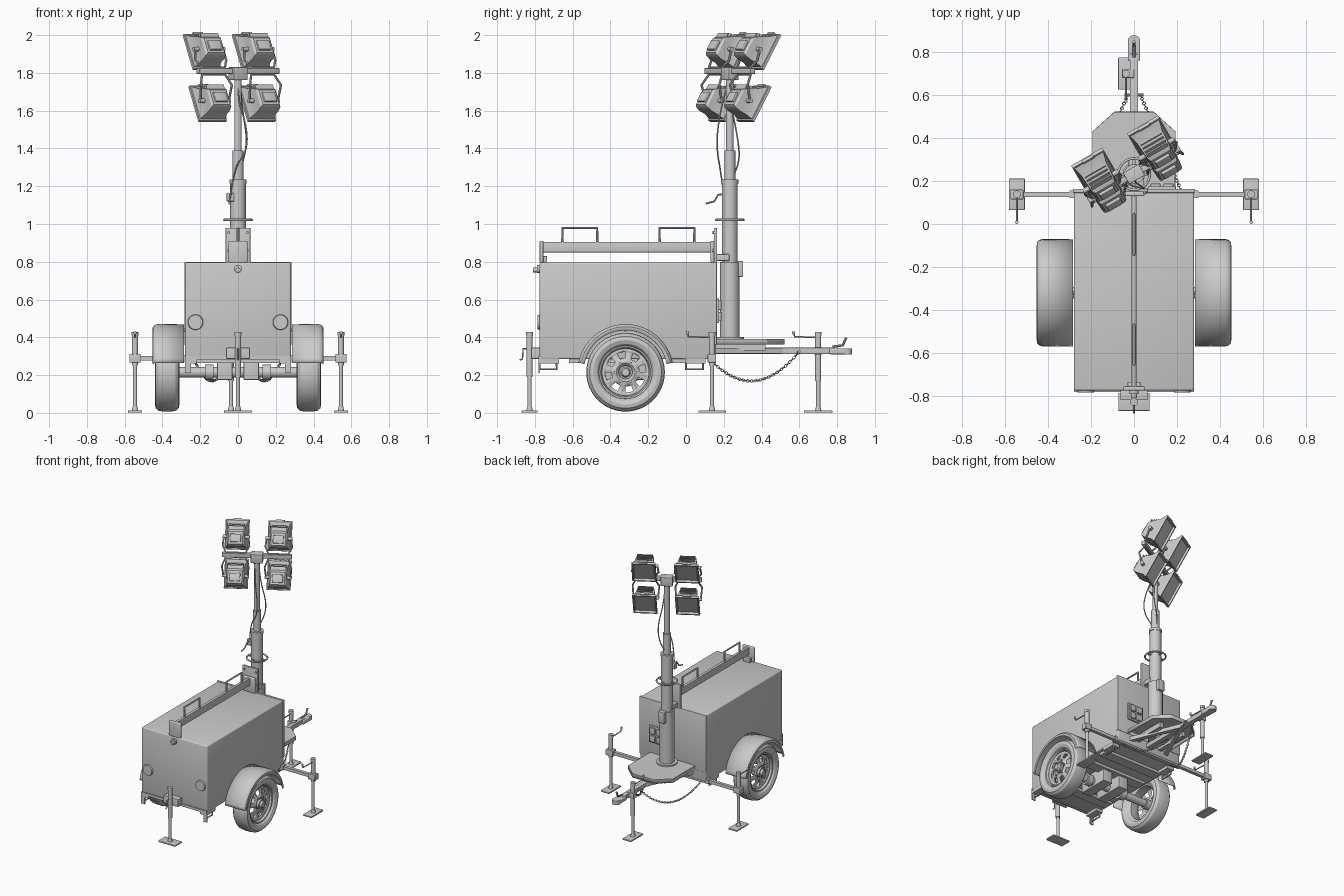
import bpy, bmesh
from math import sin, cos, pi, radians
from mathutils import Vector, Matrix

if "Cube" in bpy.data.objects:
    bpy.data.objects.remove(bpy.data.objects["Cube"])

def finish(name, bm, mat=None):
    bmesh.ops.recalc_face_normals(bm, faces=bm.faces)
    me = bpy.data.meshes.new(name)
    bm.to_mesh(me); bm.free()
    ob = bpy.data.objects.new(name, me)
    bpy.context.collection.objects.link(ob)
    if mat: me.transform(mat)
    return ob

def box(name, x0, x1, y0, y1, z0, z1, bev=0, mat=None):
    bm = bmesh.new()
    bmesh.ops.create_cube(bm, size=1, matrix=Matrix.Translation(((x0+x1)/2, (y0+y1)/2, (z0+z1)/2))
                          @ Matrix.Diagonal((x1-x0, y1-y0, z1-z0, 1)))
    if bev:
        bmesh.ops.bevel(bm, geom=bm.edges[:], offset=bev, segments=3, affect='EDGES', profile=0.5)
    return finish(name, bm, mat)

def rod(name, p0, p1, r, seg=20, r2=None, mat=None):
    p0, p1 = Vector(p0), Vector(p1)
    d = p1 - p0
    m = Matrix.Translation((p0+p1)/2) @ d.to_track_quat('Z', 'Y').to_matrix().to_4x4() @ Matrix.Rotation(pi/seg, 4, 'Z')
    bm = bmesh.new()
    bmesh.ops.create_cone(bm, cap_ends=True, segments=seg, radius1=r, radius2=r if r2 is None else r2,
                          depth=d.length, matrix=m)
    return finish(name, bm, mat)

def tube(name, pts, r, smooth=False, mat=None):
    cu = bpy.data.curves.new(name, 'CURVE')
    cu.dimensions = '3D'; cu.bevel_depth = r; cu.bevel_resolution = 2; cu.use_fill_caps = True
    sp = cu.splines.new('NURBS' if smooth else 'POLY')
    sp.points.add(len(pts)-1)
    for p, c in zip(sp.points, pts):
        p.co = (*c, 1)
    if smooth:
        sp.use_endpoint_u = True; sp.order_u = 3
    tmp = bpy.data.objects.new(name, cu)
    me = bpy.data.meshes.new_from_object(tmp)
    bpy.data.objects.remove(tmp)
    ob = bpy.data.objects.new(name, me)
    bpy.context.collection.objects.link(ob)
    if mat: me.transform(mat)
    return ob

def lathe(name, prof, c, side, a0=0, a1=2*pi, seg=48, skip=None):
    """Sweep (x, radius) profile around an x-parallel axis through c = (y, z)."""
    bm = bmesh.new()
    full = a1 - a0 > 6.28
    n = seg if full else seg+1
    R = [[bm.verts.new((side*x, c[0]+r*cos(a0+(a1-a0)*i/seg), c[1]+r*sin(a0+(a1-a0)*i/seg))) for x, r in prof]
         for i in range(n)]
    for i in range(seg):
        A, B = R[i], R[(i+1) % n]
        for j in range(len(prof)-1):
            if not (skip and skip(i, j)):
                bm.faces.new((A[j], A[j+1], B[j+1], B[j]))
    return finish(name, bm)

def solidify(ob, t):
    m = ob.modifiers.new('thickness', 'SOLIDIFY'); m.thickness = t; m.offset = 0

# Cabinet and floor frame
box('cabinet', -.28, .28, -.775, .16, .285, .797, .009)
box('back_trim', -.284, .284, .145, .163, .36, .8, .003)
box('front_sill', -.28, .28, -.782, -.77, .28, .30)
for i in range(4):
    box('floor_rib', -.25, .25, -.62+i*.18, -.54+i*.18, .265, .29)
rod('front_lock', (0, -.775, .762), (0, -.79, .762), .022)
rod('front_lock_knob', (0, -.79, .757), (0, -.81, .757), .013)
for s in (-1, 1):
    rod('front_lamp', (s*.225, -.772, .48), (s*.225, -.785, .48), .042, 28, .038)
    box('corner_plate', min(s*.25, s*.28), max(s*.25, s*.28), -.78, -.772, .21, .29)
    # lifting pocket straps
    for y in (-.725, .05):
        tube('lift_strap', [(s*.26, y-.05, .3), (s*.26, y-.05, .23), (s*.26, y+.04, .23), (s*.26, y+.04, .3)], .006)
        box('lift_strap_block', min(s*.22, s*.278), max(s*.22, s*.278), y-.055, y+.052, .262, .29)

# Back socket panel
box('socket_panel', .065, .195, .155, .175, .475, .605, .003)
for x in (.1, .16):
    for z in (.51, .57):
        box('socket', x-.023, x+.023, .17, .188, z-.024, z+.024, .004)

# Roof rail, its rests and grab handles
box('roof_rail', -.011, .011, -.775, .155, .85, .905, .002)
for y in (-.765, .14):
    box('rail_rest', -.05, .05, y-.01, y+.01, .795, .91, .006)
box('rail_foot', -.03, .03, -.775, -.735, .795, .83, .003)
for y in (-.562, -.048):
    tube('grab_handle', [(0, y-.092, .9), (0, y-.092, .978), (0, y+.092, .978), (0, y+.092, .9)], .007)

# Wheels, axle, fenders
WC = (-.32, .215)
tire = [(.335, .138), (.318, .15), (.31, .17), (.314, .19), (.33, .204), (.355, .208), (.395, .208),
        (.42, .204), (.436, .19), (.44, .17), (.432, .15), (.415, .138)]
rim = [(.335, .14), (.345, .125), (.405, .125), (.42, .132), (.422, .14), (.412, .142)]
disc = [(.405, .125), (.398, .108), (.408, .075), (.413, .05), (.405, .035)]
for s in (-1, 1):
    lathe('tire', tire, WC, s, seg=64)
    lathe('wheel_rim', rim, WC, s)
    solidify(lathe('wheel_disc', disc, WC, s, seg=32, skip=lambda i, j: j == 1 and i % 4 < 2), .004)
    rod('wheel_hub', (s*.36, *WC), (s*.425, *WC), .036)
    rod('hub_cap', (s*.425, *WC), (s*.44, *WC), .027, r2=.02)
    for k in range(6):
        a = k*pi/3
        y, z = WC[0]+.056*cos(a), WC[1]+.056*sin(a)
        rod('wheel_nut', (s*.405, y, z), (s*.422, y, z), .007, 6)
    fender = [(.285, .252), (.425, .253), (.44, .249), (.449, .24), (.451, .222)]
    solidify(lathe('fender', fender, WC, s, .2, pi-.2, 32), .004)
    box('axle_block', min(s*.03, s*.11), max(s*.03, s*.11), -.44, -.2, .175, .29, .004)
    rod('axle_collar', (s*.13, *WC), (s*.175, *WC), .042)
    rod('fender_bolt', (s*.27, -.32, .44), (s*.3, -.32, .44), .01, 8)
rod('axle', (-.37, *WC), (.37, *WC), .028)

# Tow tongue and tray
bm = bmesh.new()
pts = [(-.19, .15), (.19, .15), (.19, .43), (.09, .52), (-.09, .52), (-.19, .43)]
top = [bm.verts.new((*p, .39)) for p in pts]
low = [bm.verts.new((*p, .362)) for p in pts]
bm.faces.new(top)
for i in range(6):
    bm.faces.new((top[i], top[i-1], low[i-1], low[i]))
solidify(finish('tongue_tray', bm), .006)
box('tongue_beam', -.019, .019, -.1, .79, .312, .345, .003)
for s in (-1, 1):
    rod('tongue_brace', (s*.18, .1, .33), (0, .52, .33), .021, 4)
    box('tray_support', s*.1-.015, s*.1+.015, .15, .42, .33, .37)
box('coupler', -.029, .029, .76, .855, .31, .342, .006)
rod('coupler_nose', (0, .85, .31), (0, .85, .342), .029)
tube('coupler_lever', [(0, .775, .35), (0, .83, .358), (0, .848, .398)], .007)
rod('chain_pin', (-.045, .6, .325), (.045, .6, .325), .007, 10)

# Safety chains
bpy.ops.mesh.primitive_torus_add(major_segments=10, minor_segments=5, major_radius=.0085, minor_radius=.0023)
link = bpy.context.object
for s in (-1, 1):
    def P(t):
        return Vector((s*(.23-.2*t), .13+.47*t, .28+.045*t-.53*t*(1-t)))
    bm = bmesh.new()
    N = 42
    for i in range(N):
        n0 = len(bm.verts)
        bm.from_mesh(link.data)
        bm.verts.ensure_lookup_table()
        q = (P((i+1)/N)-P(i/N)).to_track_quat('X', 'Z').to_matrix().to_4x4()
        m = Matrix.Translation(P((i+.5)/N)) @ q @ Matrix.Rotation(pi/2*(i % 2), 4, 'X') @ Matrix.Diagonal((1.15, .8, 1, 1))
        bmesh.ops.transform(bm, matrix=m, verts=bm.verts[n0:])
    finish('safety_chain', bm)
bpy.data.objects.remove(link)

# Stabiliser jacks with pads and cranks
def jack(name, x, y, wx, wy, split, crank):
    box(name+'_pad', x-wx, x+wx, y-wy, y+wy, 0.001, .013, .004)
    rod(name+'_inner', (x, y, .01), (x, y, split+.02), .011, 16)
    rod(name+'_foot_collar', (x, y, .012), (x, y, .035), .017, 16, .012)
    rod(name+'_outer', (x, y, split), (x, y, .415), .016)
    rod(name+'_cap', (x, y, .41), (x, y, .428), .018)
    if crank:
        tube(name+'_crank', [(x, y, .4), (x, y-.125, .403), (x, y-.13, .425)], .0045)
        rod(name+'_knob', (x, y-.13, .418), (x, y-.13, .432), .008, 12)
rod('outrigger_beam', (-.575, .138, .29), (.575, .138, .29), .017, 4)
rod('outrigger_sleeve', (-.3, .138, .29), (.3, .138, .29), .024, 4)
for s in (-1, 1):
    jack('side_jack', s*.545, .138, .037, .073, .25, True)
    box('jack_sleeve', s*.545-.03, s*.545+.03, .115, .16, .267, .312, .003)
jack('tongue_jack', -.037, .7, .037, .075, .17, True)
box('tongue_jack_clamp', -.055, 0, .68, .72, .308, .35, .003)
jack('front_jack', 0, -.828, .073, .042, .19, False)
box('front_jack_bracket', -.063, .063, -.82, -.77, .286, .345, .003)
tube('front_jack_crank', [(0, -.828, .34), (0, -.862, .34), (0, -.866, .285), (0, -.88, .28)], .0045)

# Telescopic mast
M = (0, .232)
def mast(name, z0, z1, r, seg=24):
    rod(name, (*M, z0), (*M, z1), r, seg)
mast('mast_lower', .345, .8, .052)
mast('mast_main', .72, 1.23, .042)
mast('mast_middle', 1.2, 1.39, .029)
mast('mast_upper', 1.37, 1.80, .02)
mast('mast_collar', 1.215, 1.235, .046)
mast('mast_foot', .388, .402, .075)
bpy.ops.mesh.primitive_torus_add(location=(*M, 1.022), major_radius=.073, minor_radius=.006)
bpy.context.object.name = 'mast_ring'
box('mast_ring_spoke_x', -.073, .073, .226, .238, 1.018, 1.026)
box('mast_ring_spoke_y', -.006, .006, .159, .305, 1.018, 1.026)
box('mast_bracket', -.065, .065, .148, .165, .795, .98, .003)
box('mast_bracket_arm', -.045, .045, .16, .23, .805, .84, .003)
for x in (-.05, .05):
    for z in (.86, .955):
        rod('bracket_bolt', (x, .14, z), (x, .152, z), .008, 8)
box('mast_control_box', -.025, .025, .26, .302, .72, .805, .004)
tube('mast_crank', [(-.03, .22, 1.16), (-.04, .17, 1.155), (-.045, .15, 1.12), (-.045, .105, 1.108)], .005)
box('mast_winch', -.06, -.02, .19, .225, 1.12, 1.165, .004)
tube('lamp_cable_a', [(0, .23, 1.76), (-.005, .2, 1.68), (.05, .165, 1.5), (.045, .165, 1.38), (-.02, .18, 1.3), (-.04, .2, 1.16)], .004, True)
tube('lamp_cable_b', [(.01, .24, 1.76), (.02, .24, 1.62), (.05, .275, 1.45), (.03, .285, 1.34), (0, .25, 1.25), (-.03, .24, 1.2)], .004, True)

# Lamp head: crossbar, four tilted floodlights with yokes
H = Matrix.Translation((*M, 0)) @ Matrix.Rotation(radians(30), 4, 'Z')
box('lamp_crossbar', -.245, .245, -.014, .014, 1.795, 1.825, .002, H)
box('crossbar_clamp', -.042, .042, -.03, .03, 1.762, 1.83, .004, H)
# (depth, half width, half height, centre height) for each housing ring
rings = [(0, .05, .044, -.035), (.012, .06, .055, -.033), (.045, .063, .07, -.024), (.085, .066, .08, -.012),
         (.12, .078, .098, 0), (.122, .084, .106, 0), (.138, .084, .106, 0), (.138, .075, .096, 0), (.124, .07, .09, 0)]
for u in (-.15, .15):
    for v, z in ((.008, 1.976), (-.052, 1.702)):
        L = H @ Matrix.Translation((u, v, z)) @ Matrix.Rotation(radians(-30), 4, 'X')
        bm = bmesh.new()
        R = [[bm.verts.new((a*w, d, c+b*h)) for a, b in ((-1, -1), (1, -1), (1, 1), (-1, 1))] for d, w, h, c in rings]
        for A, B in zip(R, R[1:]):
            for k in range(4):
                bm.faces.new((A[k-1], A[k], B[k], B[k-1]))
        bm.faces.new(R[0]); bm.faces.new(R[-1])
        finish('floodlight', bm, L)
        box('floodlight_back_box', -.038, .038, -.012, .01, -.065, -.008, .004, L)
        for k in range(4):
            box('cooling_fin', -.055, .055, .015+k*.018, .019+k*.018, .015, .05+k*.006, 0, L)
        box('rim_hinge', -.03, .03, .115, .13, .1, .113, 0, L)
        py, pz = v+.04, z-.05
        zb = 1.828 if z > 1.8 else 1.792
        zm = zb + (pz-zb)*.4
        tube('floodlight_yoke', [(u-.086, py, pz), (u-.094, py-.02, zm), (u-.07, 0, zb), (u+.07, 0, zb),
                                 (u+.094, py-.02, zm), (u+.086, py, pz)], .0065, False, H)
        rod('yoke_pivot', (u-.094, py, pz), (u+.094, py, pz), .012, 14, None, H)

# Smooth curved surfaces, keep edges sharp
for ob in bpy.context.scene.objects:
    ob.select_set(ob.type == 'MESH')
    bpy.context.view_layer.objects.active = ob
bpy.ops.object.shade_smooth_by_angle(angle=radians(32))
